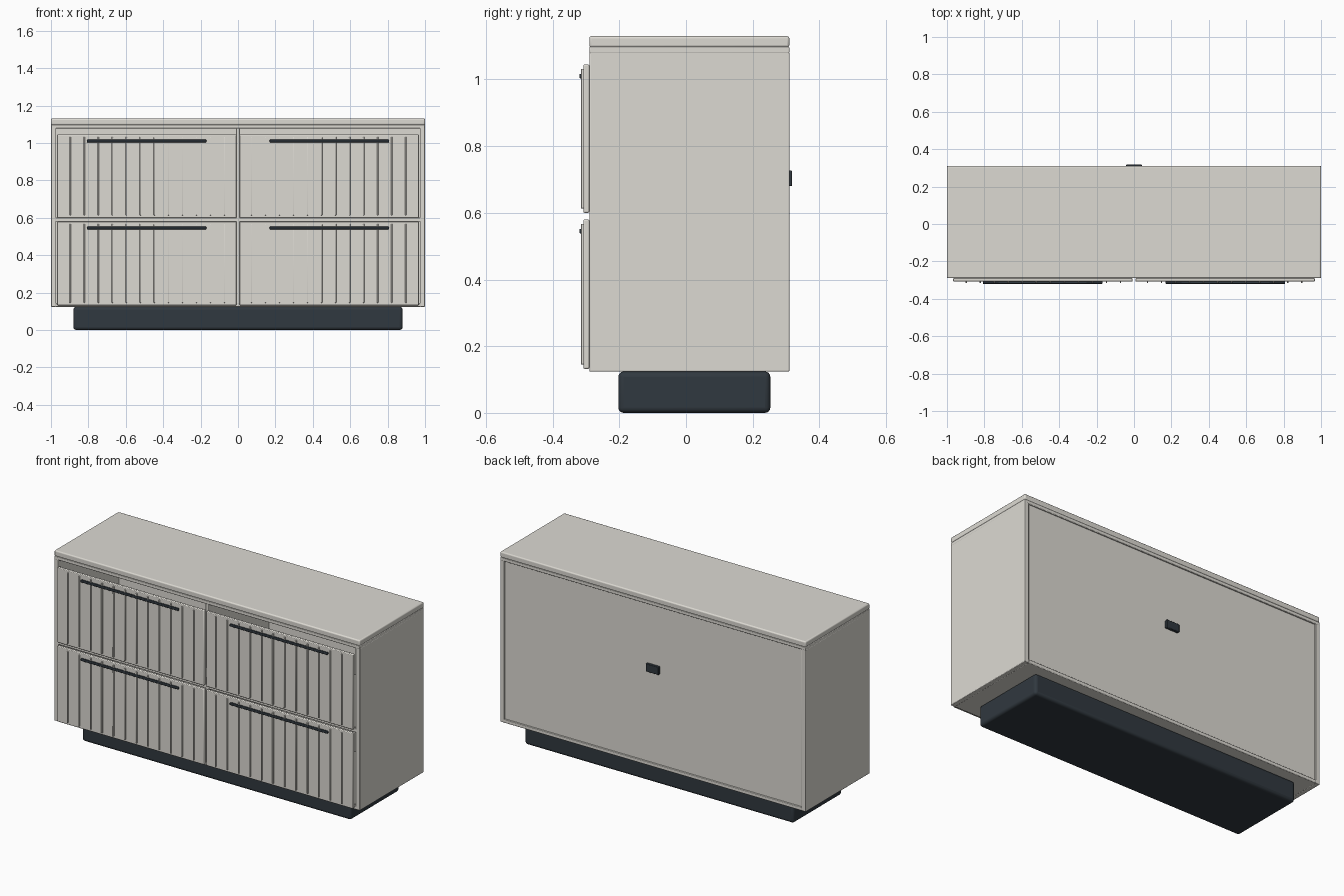
import bpy

if "Cube" in bpy.data.objects:
    bpy.data.objects.remove(bpy.data.objects["Cube"])


def material(name, rgb):
    m = bpy.data.materials.new(name)
    m.diffuse_color = (*rgb, 1)
    m.use_nodes = True
    m.node_tree.nodes["Principled BSDF"].inputs["Base Color"].default_value = m.diffuse_color
    return m


PALE = material("pale_lacquer", (0.72, 0.70, 0.65))
DARK = material("dark_metal", (0.03, 0.04, 0.05))


def finish(ob, mat, bevel, segments):
    ob.data.materials.append(mat)
    if bevel:
        b = ob.modifiers.new("bevel", 'BEVEL')
        b.width, b.segments = bevel, segments
    bpy.ops.object.shade_smooth_by_angle()
    return ob


def box(name, x, y, z, mat=PALE, bevel=0.003, segments=2):
    """Box from (min, max) pairs on each axis."""
    bpy.ops.mesh.primitive_cube_add(size=1, location=[(a + b) / 2 for a, b in (x, y, z)])
    ob = bpy.context.object
    ob.name = name
    ob.scale = [b - a for a, b in (x, y, z)]
    bpy.ops.object.transform_apply(location=False, rotation=False, scale=True)
    return finish(ob, mat, bevel, segments)


F, B = -0.29, 0.31   # carcass front and back

# Recessed plinth
box("plinth", (-0.88, 0.88), (-0.203, 0.253), (0, 0.124), DARK, 0.016, 4)

# Hollow carcass
box("top_slab", (-1, 1), (F, B), (1.096, 1.13), bevel=0.007, segments=3)
box("top_panel", (-1, 1), (F, B), (1.078, 1.098))
box("bottom_panel", (-0.975, 0.975), (F, B), (0.124, 0.145))
for side, s in (("left", -1), ("right", 1)):
    box(side + "_side", sorted((s * 0.972, s)), (F, B), (0.124, 1.082))
box("centre_divider", (-0.01, 0.01), (F, 0.29), (0.14, 1.08))
box("middle_shelf", (-0.975, 0.975), (F, 0.29), (0.579, 0.601))

# Inset back panel and its pull
box("back_panel", (-0.973, 0.973), (0.275, 0.302), (0.143, 1.079), bevel=0)
box("back_pull", (-0.042, 0.042), (0.30, 0.318), (0.68, 0.727), DARK, 0.003)

# Four drawer fronts with vertical ribs and bar handles
for row, z0, z1 in (("lower", 0.132, 0.58), ("upper", 0.60, 1.045)):
    for side, s in (("left", -1), ("right", 1)):
        name = row + "_" + side
        box(name + "_drawer", sorted((s * 0.967, s * 0.008)),
            (-0.308, F), (z0, z1), bevel=0.004)
        for i in range(12):
            x = s * (0.897 - 0.075 * i)
            box(f"{name}_rib_{i}", (x - 0.0035, x + 0.0035),
                (-0.315, -0.306), (z0 + 0.013, z1 - 0.013), bevel=0.002)
        box(name + "_handle", sorted((s * 0.808, s * 0.168)),
            (-0.32, -0.307), (z1 - 0.042, z1 - 0.028), DARK, 0.004, 3)
